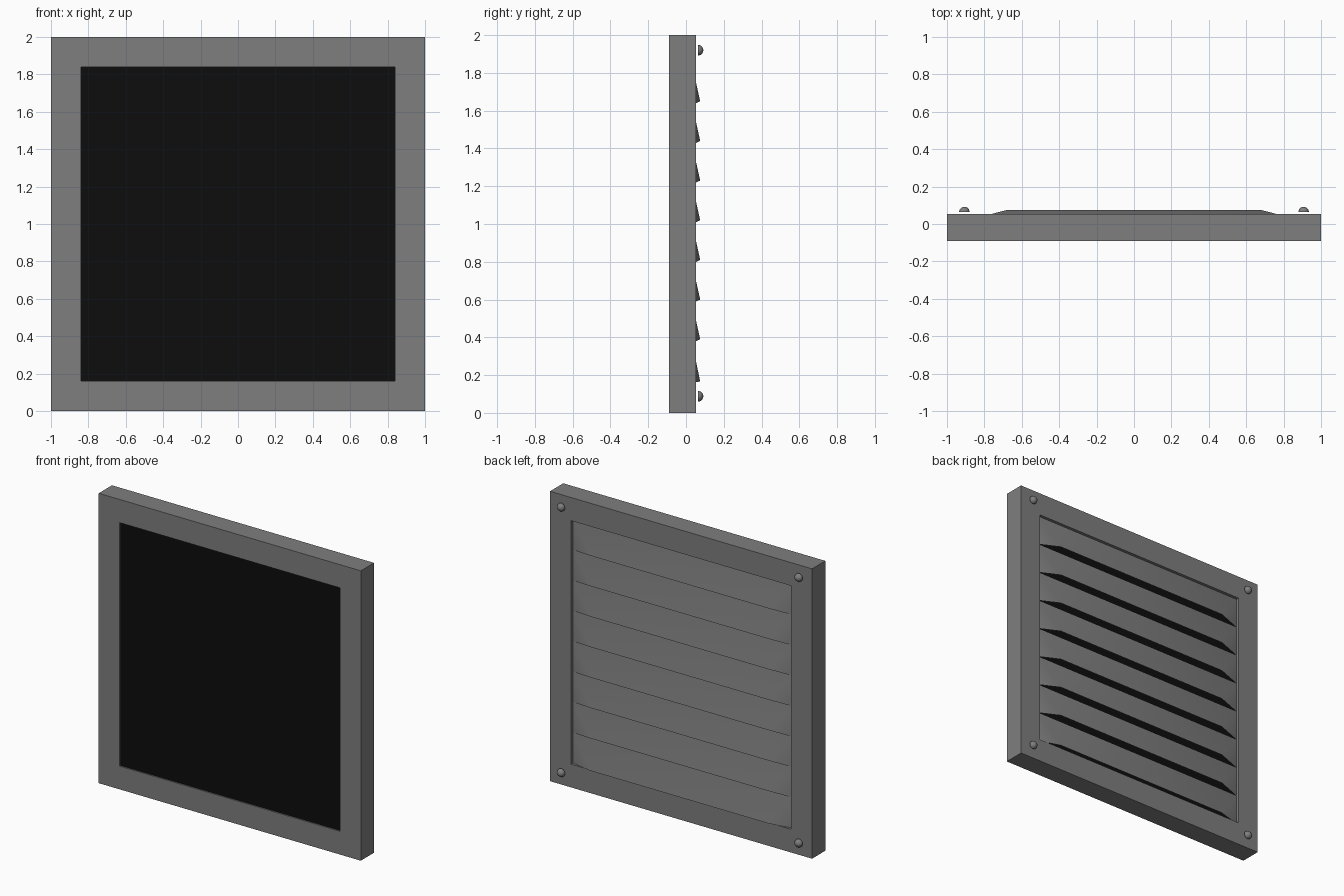
import bpy, bmesh, math
from mathutils import Matrix

if "Cube" in bpy.data.objects:
    bpy.data.objects.remove(bpy.data.objects["Cube"])

def material(name, v):
    m = bpy.data.materials.new(name)
    m.diffuse_color = (v, v, v, 1)
    m.use_nodes = True
    m.node_tree.nodes["Principled BSDF"].inputs["Base Color"].default_value = m.diffuse_color
    return m

grey = material("grey metal", 0.21)
black = material("black interior", 0.004)

HALF, INNER = 1.0, 0.84
FRONT, BACK = -0.09, 0.054
LOUVERS = 8
PITCH = 2 * INNER / LOUVERS

def finish(name, bm, mat, smooth=False):
    me = bpy.data.meshes.new(name)
    bm.to_mesh(me)
    bm.free()
    me.materials.append(mat)
    for p in me.polygons:
        p.use_smooth = smooth
    ob = bpy.data.objects.new(name, me)
    bpy.context.collection.objects.link(ob)
    return ob

# square frame: outer and inner rings on front and back
bm = bmesh.new()
def ring(h, y):
    return [bm.verts.new((sx * h, y, 1 + sz * h))
            for sx, sz in ((-1, -1), (1, -1), (1, 1), (-1, 1))]
rings = [ring(HALF, FRONT), ring(HALF, BACK), ring(INNER, BACK), ring(INNER, FRONT)]
for a, b in zip(rings, rings[1:] + rings[:1]):
    for i in range(4):
        j = (i + 1) % 4
        bm.faces.new((a[i], a[j], b[j], b[i]))
bmesh.ops.recalc_face_normals(bm, faces=bm.faces)
finish("frame", bm, grey)

# black filling behind the louvers
y0, y1 = -0.081, 0.028
bm = bmesh.new()
bmesh.ops.create_cube(bm, size=1, matrix=Matrix.Translation((0, (y0 + y1) / 2, 1))
                      @ Matrix.Diagonal((2 * INNER, y1 - y0, 2 * INNER, 1)))
finish("interior", bm, black)

# pressed louvers: flat at the top and side edges, bulging out at the lower lip
bm = bmesh.new()
BASE, LIP, LIPX = 0.033, 0.075, 0.68
for n in range(LOUVERS):
    low = 1 - INNER + n * PITCH
    top = low + PITCH
    lip = low + (0.02 if n else 0.006)
    tl, tr, br, bl, lr, ll = [bm.verts.new(c) for c in (
        (-INNER, BASE, top), (INNER, BASE, top), (INNER, BASE, low),
        (-INNER, BASE, low), (LIPX, LIP, lip), (-LIPX, LIP, lip))]
    bm.faces.new((tl, tr, lr, ll))
    bm.faces.new((tr, br, lr))
    bm.faces.new((tl, ll, bl))
finish("louvers", bm, grey, True)

# domed rivets in the corners of the back
R = 0.028
for sx in (-1, 1):
    for z in (0.088, 1.92):
        bm = bmesh.new()
        bmesh.ops.create_uvsphere(bm, u_segments=20, v_segments=12, radius=R)
        cut = bmesh.ops.bisect_plane(bm, geom=bm.verts[:] + bm.edges[:] + bm.faces[:],
                                     plane_co=(0, 0, 0), plane_no=(0, 0, 1), clear_inner=True)
        bmesh.ops.holes_fill(bm, edges=[e for e in bm.edges if e.is_boundary])
        bmesh.ops.recalc_face_normals(bm, faces=bm.faces)
        bm.transform(Matrix.Translation((sx * 0.907, 0.064, z))
                     @ Matrix.Rotation(-math.pi / 2, 4, 'X'))
        ob = finish("rivet", bm, grey, True)
        bpy.context.view_layer.objects.active = ob
        ob.select_set(True)
        bpy.ops.object.shade_smooth_by_angle(angle=math.radians(40))
        ob.select_set(False)
